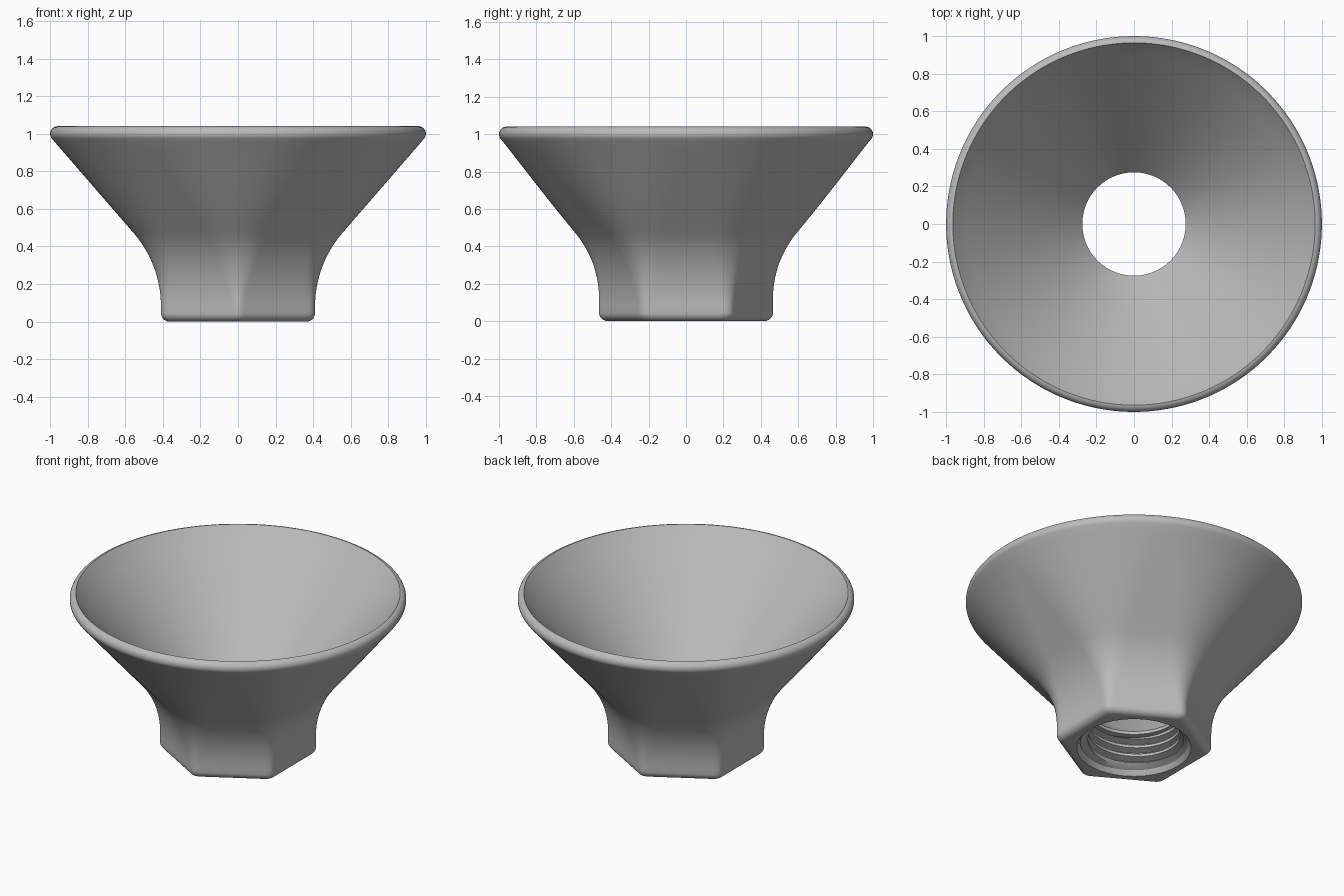
import bpy, bmesh
from math import sin, cos, tan, pi, radians, sqrt

if "Cube" in bpy.data.objects:
    bpy.data.objects.remove(bpy.data.objects["Cube"], do_unlink=True)

COLUMNS = 240
HEX_ROUND = 0.13
PITCH = 0.06
BORE_LOW, BORE_HIGH = 0.03, 0.25
BORE_R, CREST_R = 0.32, 0.275


def arc(cx, cz, r, start, end, steps):
    angles = [radians(start + (end - start) * i / steps) for i in range(steps + 1)]
    return [(cx + r * cos(a), cz + r * sin(a)) for a in angles]


def hex_factor(theta, z):
    """Rounded hexagon at the foot that blends into a circle at the rim."""
    t = min(max((z - 0.1) / 0.87, 0), 1)
    rho = 1 - (1 - HEX_ROUND) * (1 - t) ** 1.3
    phi = abs((theta + pi / 6) % (pi / 3) - pi / 6)
    if tan(phi) <= (1 - rho) * tan(pi / 6):
        return 1 / cos(phi)
    d, psi = (1 - rho) / cos(pi / 6), pi / 6 - phi
    return d * cos(psi) + sqrt(max(rho ** 2 - (d * sin(psi)) ** 2, 0))


def thread_column(theta):
    """Helical thread, from the top of the bore down to its mouth."""
    shape = [(0.0, 0), (0.3, 0), (0.5, 1), (0.8, 1)]
    points = []
    for turn in range(6, -3, -1):
        for offset, crest in reversed(shape):
            z = BORE_LOW + PITCH * (turn + offset + theta / (2 * pi))
            z = min(max(z, BORE_LOW), BORE_HIGH)
            fade = min((z - BORE_LOW) / 0.02, (BORE_HIGH - z) / 0.02, 1)
            points.append((BORE_R - (BORE_R - CREST_R) * crest * fade, z))
    return points


# Outer wall: rounded foot, flaring neck, straight cone
outer = arc(0.365, 0.045, 0.045, -90, 0, 8)
outer += arc(1.01, 0.08, 0.60, 180, 140, 16)
foot_end, cone_top = outer[-1], (0.991, 0.974)
outer += [tuple(a + (b - a) * i / 12 for a, b in zip(foot_end, cone_top))
          for i in range(1, 12)]

# Rounded rim and inner cone leading to the bore
rim = arc(0.96, 1.0, 0.04, -40, 84, 12) + [(0.957, 1.03)]
inner = [(0.957 + (CREST_R - 0.957) * i / 10, 1.03 - 0.76 * i / 10)
         for i in range(1, 11)]
inner.append((CREST_R, BORE_HIGH))

# Skin all the columns into one closed surface
bm = bmesh.new()
columns = []
for c in range(COLUMNS + 1):
    theta = 2 * pi * c / COLUMNS
    section = [(r * hex_factor(theta, z), z) for r, z in outer]
    section += rim + inner + thread_column(theta) + [(0.34, 0.0)]
    columns.append([bm.verts.new((r * cos(theta), r * sin(theta), z))
                    for r, z in section])
for a, b in zip(columns, columns[1:]):
    for i in range(len(a)):
        j = (i + 1) % len(a)
        bm.faces.new((a[i], b[i], b[j], a[j]))
bmesh.ops.remove_doubles(bm, verts=bm.verts, dist=0.0001)
bmesh.ops.recalc_face_normals(bm, faces=bm.faces)

mesh = bpy.data.meshes.new("threaded_funnel")
bm.to_mesh(mesh)
bm.free()
funnel = bpy.data.objects.new("threaded_funnel", mesh)
bpy.context.collection.objects.link(funnel)

# Plain grey material
grey = bpy.data.materials.new("plain_grey")
grey.use_nodes = True
color = (0.5, 0.5, 0.5, 1)
grey.diffuse_color = color
grey.node_tree.nodes["Principled BSDF"].inputs["Base Color"].default_value = color
mesh.materials.append(grey)

# Smooth shading with crisp edges
bpy.ops.object.select_all(action="DESELECT")
funnel.select_set(True)
bpy.context.view_layer.objects.active = funnel
bpy.ops.object.shade_smooth_by_angle(angle=radians(30))
